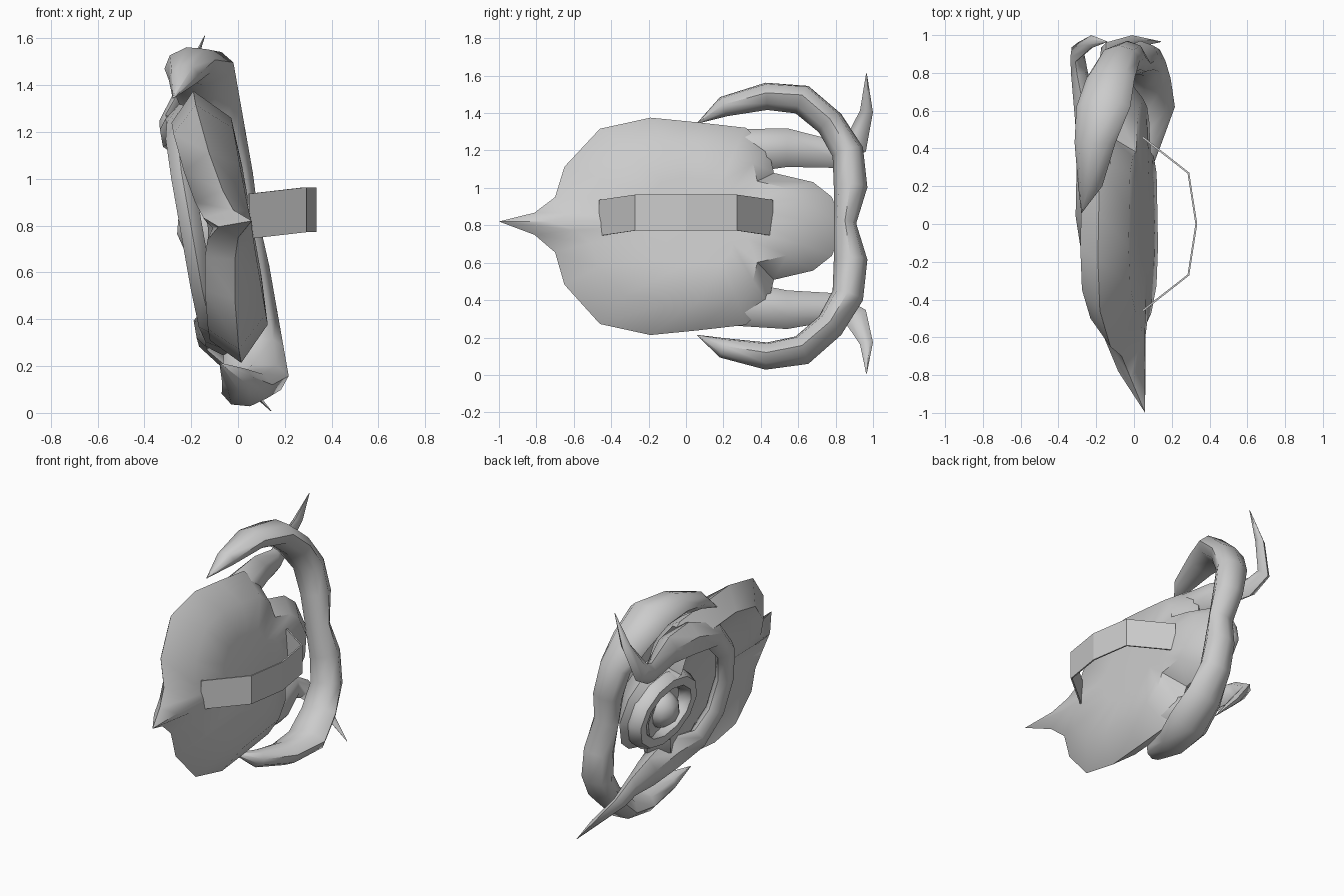
import bpy, bmesh, math
from mathutils import Matrix, Vector

if "Cube" in bpy.data.objects:
    bpy.data.objects.remove(bpy.data.objects["Cube"])

grey = bpy.data.materials.new("plain_grey")
grey.use_nodes = True
GREY = (0.6, 0.6, 0.6, 1)
grey.diffuse_color = GREY
grey.node_tree.nodes["Principled BSDF"].inputs["Base Color"].default_value = GREY

# Parts are built upright as (w, y, v), raised, and mostly leaned about the y axis
RAISE = Matrix.Translation((0, 0, 0.81))
LEAN = RAISE @ Matrix.Rotation(math.radians(-10), 4, 'Y')


def finish(name, bm, smooth, place=LEAN):
    bmesh.ops.remove_doubles(bm, verts=bm.verts, dist=0.0005)
    bmesh.ops.recalc_face_normals(bm, faces=bm.faces)
    bm.transform(place)
    mesh = bpy.data.meshes.new(name)
    bm.to_mesh(mesh)
    bm.free()
    obj = bpy.data.objects.new(name, mesh)
    bpy.context.collection.objects.link(obj)
    mesh.materials.append(grey)
    if smooth:
        bpy.ops.object.select_all(action='DESELECT')
        obj.select_set(True)
        bpy.context.view_layer.objects.active = obj
        bpy.ops.object.shade_smooth_by_angle(angle=math.radians(smooth))
    return obj


def skin(bm, rings, caps=True):
    """Bridge closed rings of points, optionally capping both ends."""
    loops = [[bm.verts.new(p) for p in ring] for ring in rings]
    n = len(loops[0])
    for a, b in zip(loops, loops[1:]):
        for i in range(n):
            bm.faces.new((a[i], a[(i + 1) % n], b[(i + 1) % n], b[i]))
    if caps:
        bm.faces.new(loops[0])
        bm.faces.new(loops[-1])


def tube(name, path, sides=8, closed=False):
    """Loft an oval along (y, v, w, radius in plane, radius across)."""
    bm = bmesh.new()
    rings = []
    last = len(path) - 1
    for i, (y, v, w, r, d) in enumerate(path):
        a = path[i - 1 if closed else max(i - 1, 0)]
        b = path[(i + 1) % len(path) if closed else min(i + 1, last)]
        t = Vector((b[0] - a[0], b[1] - a[1])).normalized()
        ring = []
        for k in range(sides):
            ang = math.tau * k / sides
            c, s = math.cos(ang) * r, math.sin(ang) * d
            ring.append((w + s, y - t.y * c, v + t.x * c))
        rings.append(ring)
    if closed:
        rings.append(rings[0])
    skin(bm, rings, not closed)
    return finish(name, bm, 55)


def mirrored(path):
    """Continue a path that starts on the middle line onto the lower side."""
    return [(y, -v, *rest) for y, v, *rest in reversed(path[1:])] + path


# Shield body: half outline as (y, v, w shift), mirrored, stepped in depth
half = [(-0.81, 0.06, 0.08), (-0.70, 0.15, 0.05), (-0.65, 0.32, 0.02),
        (-0.46, 0.53, 0), (-0.19, 0.59, 0), (0.06, 0.565, 0),
        (0.32, 0.535, 0), (0.44, 0.42, 0), (0.47, 0.29, 0),
        (0.68, 0.24, 0), (0.78, 0.16, 0)]
outline = [(-1, 0, 0.15)] + half + [(0.84, 0, 0)]
outline += [(y, -v, w) for y, v, w in reversed(half)]
# (scale, depth, how strongly the beak shift applies)
steps = [(0.4, 0.06, 0), (0.76, 0.05, 0.05), (1, -0.09, 1), (0.8, -0.205, 0.8),
         (0.68, -0.17, 0.4), (0.4, -0.13, 0)]
bm = bmesh.new()
skin(bm, [[(d + w * k, y * s + 0.1 * (1 - s), v * s) for y, v, w in outline]
          for s, d, k in steps])
finish("shield_body", bm, 50)

# Rounded boss held in an oval lip at the rear of the back face
bm = bmesh.new()
bmesh.ops.create_uvsphere(bm, u_segments=10, v_segments=6, radius=0.12,
                          matrix=Matrix.Translation((-0.15, 0.48, 0)))
finish("boss", bm, 60)
angles = [math.tau * i / 12 for i in range(12)]
tube("boss_lip", [(0.48 + 0.27 * math.cos(a), 0.2 * math.sin(a), -0.15, 0.06, 0.07)
                  for a in angles], 6, True)

# Curling pair of horns joined at the rear
horn = [(0.85, 0, 0.0, 0.06, 0.09), (0.88, 0.2, 0.0, 0.09, 0.1),
        (0.865, 0.39, -0.01, 0.085, 0.11), (0.77, 0.55, -0.03, 0.078, 0.13),
        (0.62, 0.68, -0.045, 0.082, 0.145), (0.43, 0.705, -0.085, 0.074, 0.11),
        (0.2, 0.655, -0.12, 0.055, 0.065), (0.06, 0.575, -0.18, 0.002, 0.002)]
tube("curled_horns", mirrored(horn))

# Raised band looping round the back face, its arms ending in bent spikes
band = [(-0.13, 0, -0.2, 0.07, 0.055), (-0.08, 0.22, -0.2, 0.075, 0.055),
        (0.06, 0.37, -0.19, 0.085, 0.06), (0.3, 0.415, -0.13, 0.12, 0.11),
        (0.54, 0.44, -0.16, 0.105, 0.08), (0.8, 0.415, -0.22, 0.075, 0.045),
        (0.91, 0.47, -0.225, 0.065, 0.035), (0.965, 0.63, -0.12, 0.035, 0.03),
        (0.965, 0.815, 0, 0.002, 0.002)]
tube("spiked_band", mirrored(band), 6)

# Flat strap handle as (x, y, height of the middle line)
strap = [(0.045, -0.46, 0.03), (0.288, -0.27, 0.058), (0.33, 0, 0.058),
         (0.288, 0.27, 0.058), (0.045, 0.46, 0.03)]
bm = bmesh.new()
rows = [[bm.verts.new((x, y, v + h)) for h in (-0.096, 0.096)] for x, y, v in strap]
for a, b in zip(rows, rows[1:]):
    bm.faces.new((a[0], a[1], b[1], b[0]))
handle = finish("strap_handle", bm, 0, RAISE)
thick = handle.modifiers.new("thickness", 'SOLIDIFY')
thick.thickness = 0.01
thick.offset = 0
